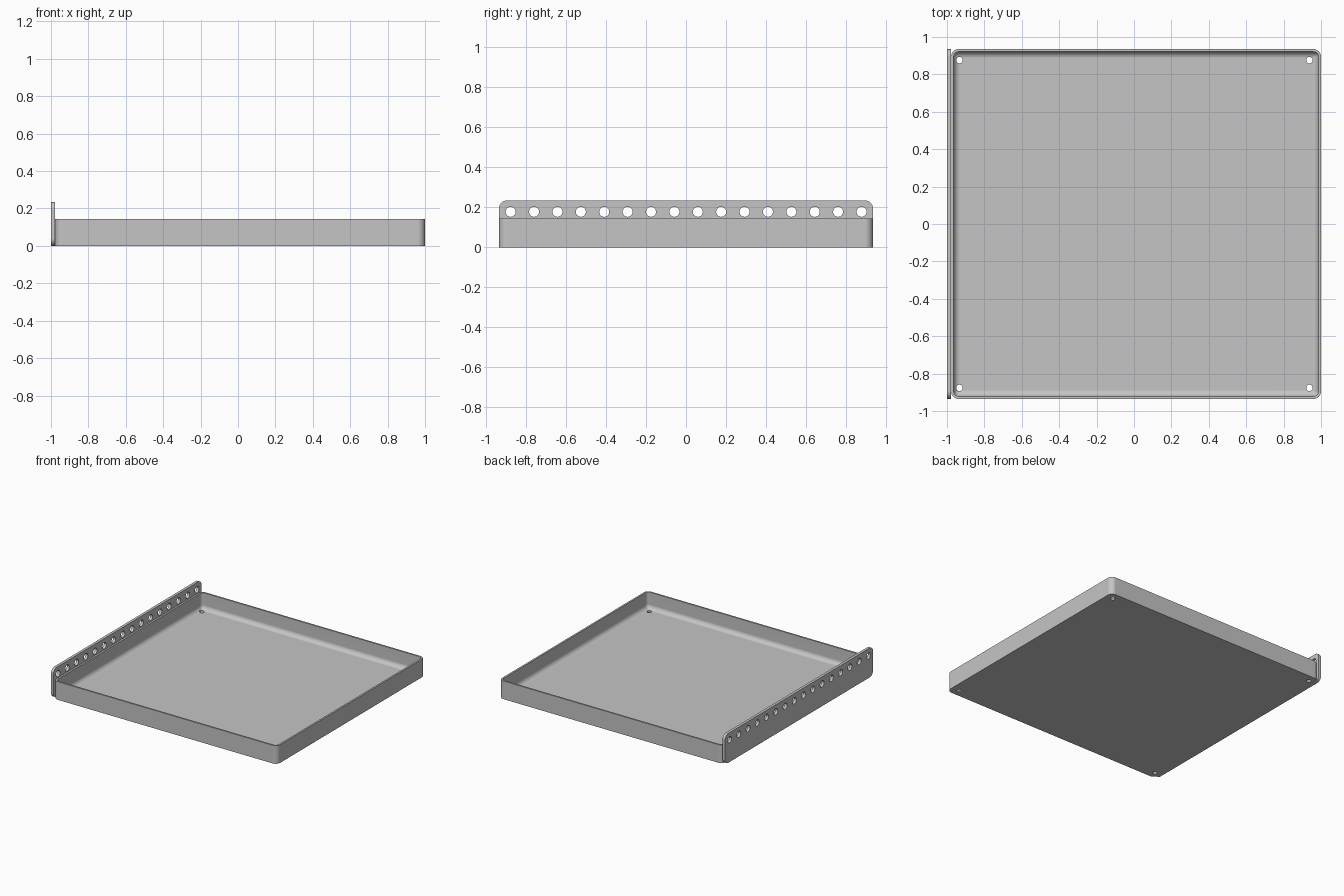
import bpy, bmesh
from math import sin, cos, pi, radians
from mathutils import Matrix

cube = bpy.data.objects.get("Cube")
if cube:
    bpy.data.objects.remove(cube, do_unlink=True)

grey = bpy.data.materials.new("light grey metal")
grey.use_nodes = True
grey.diffuse_color = (0.56, 0.56, 0.56, 1)
grey.node_tree.nodes["Principled BSDF"].inputs["Base Color"].default_value = grey.diffuse_color

X0, X1, Y = -0.978, 1.0, 0.935      # tray extents
HEIGHT, WALL, FILLET, CORNER = 0.145, 0.014, 0.035, 0.04


def rounded_rect(u0, u1, v0, v1, r, steps=8):
    """Counter-clockwise outline with rounded corners."""
    centres = [(u1 - r, v1 - r), (u0 + r, v1 - r), (u0 + r, v0 + r), (u1 - r, v0 + r)]
    return [(cu + r * cos((k + i / steps) * pi / 2), cv + r * sin((k + i / steps) * pi / 2))
            for k, (cu, cv) in enumerate(centres) for i in range(steps + 1)]


def loft(name, rings):
    """Skin a stack of equal-length rings and cap both ends."""
    bm = bmesh.new()
    loops = [[bm.verts.new(p) for p in ring] for ring in rings]
    n = len(loops[0])
    for a, b in zip(loops, loops[1:]):
        for i in range(n):
            j = (i + 1) % n
            bm.faces.new((a[i], a[j], b[j], b[i]))
    bm.faces.new(loops[0][::-1])
    bm.faces.new(loops[-1])
    bmesh.ops.recalc_face_normals(bm, faces=bm.faces)
    return to_object(name, bm)


def to_object(name, bm):
    mesh = bpy.data.meshes.new(name)
    bm.to_mesh(mesh)
    bm.free()
    mesh.materials.append(grey)
    obj = bpy.data.objects.new(name, mesh)
    bpy.context.collection.objects.link(obj)
    return obj


def drill(obj, centres, radius, axis):
    """Cut round holes, then smooth the curved faces."""
    bm = bmesh.new()
    turn = Matrix.Rotation(pi / 2, 4, "Y") if axis == "X" else Matrix()
    for c in centres:
        bmesh.ops.create_cone(bm, cap_ends=True, segments=32, radius1=radius, radius2=radius,
                              depth=0.1, matrix=Matrix.Translation(c) @ turn)
    cutter = to_object(obj.name + "_hole_cutter", bm)
    cutter.hide_render = True
    cut = obj.modifiers.new("holes", "BOOLEAN")
    cut.operation, cut.solver, cut.object = "DIFFERENCE", "EXACT", cutter
    bpy.ops.object.select_all(action="DESELECT")
    obj.select_set(True)
    bpy.context.view_layer.objects.active = obj
    bpy.ops.object.modifier_apply(modifier=cut.name)
    bpy.data.objects.remove(cutter, do_unlink=True)
    bpy.ops.object.shade_smooth_by_angle(angle=radians(30))
    weighted = obj.modifiers.new("even shading", "WEIGHTED_NORMAL")
    weighted.keep_sharp = True


# Tray: outer wall, rim, inner wall, then a coved edge down to the floor
profile = [(0, 0), (0, HEIGHT), (WALL, HEIGHT)]
for i in range(9):
    t = i / 8 * pi / 2
    profile.append((WALL + FILLET * (1 - cos(t)), WALL + FILLET * (1 - sin(t))))
rings = []
for inset, z in profile:
    r = max(CORNER - inset, 0.003)
    outline = rounded_rect(X0 + inset, X1 - inset, -Y + inset, Y - inset, r)
    rings.append([(x, y, z) for x, y in outline])
tray = loft("tray", rings)
drill(tray, [(x, y, 0) for x in (-0.933, 0.938) for y in (-0.876, 0.876)], 0.017, "Z")

# Mounting plate: upright rounded strip with a row of holes above the rim
outline = rounded_rect(-Y, Y, 0, 0.235, CORNER)
plate = loft("mounting_plate", [[(x, y, z) for y, z in outline] for x in (-1.0, X0)])
drill(plate, [(-0.99, -0.877 + i * 0.117, 0.178) for i in range(16)], 0.025, "X")
